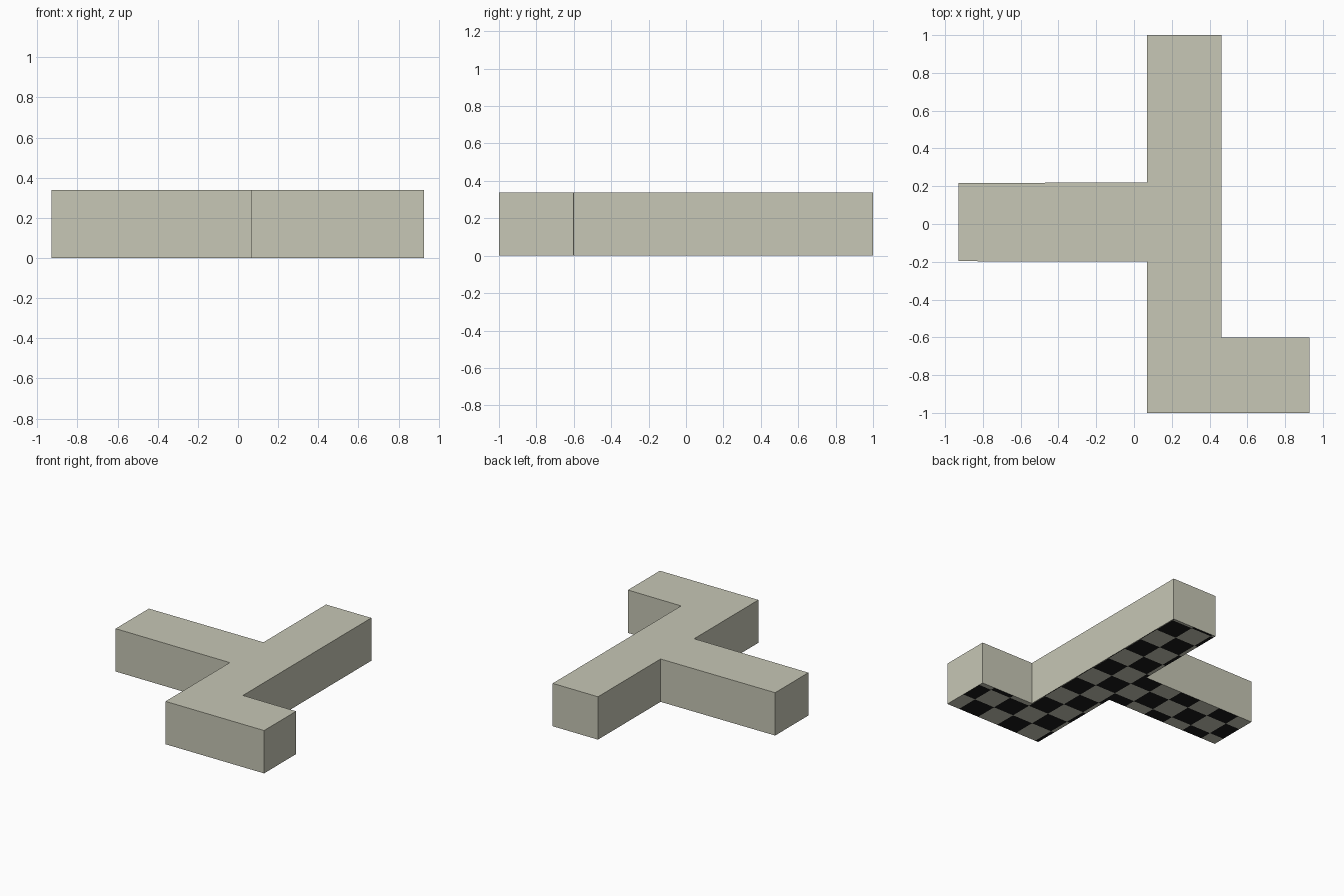
import bpy, bmesh, math

if "Cube" in bpy.data.objects:
    bpy.data.objects.remove(bpy.data.objects["Cube"])

H = 0.338          # height of the block
CELL = 0.18        # size of the squares underneath
OX, OY = 0.277, 0.44  # corner of one dark square


def material(name, rgb):
    m = bpy.data.materials.new(name)
    m.diffuse_color = (*rgb, 1)
    m.use_nodes = True
    m.node_tree.nodes["Principled BSDF"].inputs["Base Color"].default_value = m.diffuse_color
    return m


# plan outline: long bar, side arm and foot
outline = [(0.068, -1), (0.928, -1), (0.928, -0.602), (0.463, -0.6),
           (0.463, 1), (0.068, 1), (0.068, 0.22), (-0.93, 0.217),
           (-0.93, -0.197), (0.068, -0.199)]

# extrude the outline upwards into one solid block
bm = bmesh.new()
base = bm.faces.new([bm.verts.new((x, y, 0)) for x, y in outline])
top = bmesh.ops.extrude_face_region(bm, geom=[base], use_keep_orig=True)
bmesh.ops.translate(bm, vec=(0, 0, H),
                    verts=[g for g in top["geom"] if isinstance(g, bmesh.types.BMVert)])
bmesh.ops.recalc_face_normals(bm, faces=bm.faces[:])


def underside():
    return [f for f in bm.faces if all(v.co.z < 1e-4 for v in f.verts)]


# cut the underside into squares
for axis, origin in ((0, OX), (1, OY)):
    normal = (1, 0, 0) if axis == 0 else (0, 1, 0)
    for k in range(-10, 11):
        p = origin + k * CELL
        if abs(p) >= 1:
            continue
        faces = underside()
        geom = faces + list({e for f in faces for e in f.edges}) \
            + list({v for f in faces for v in f.verts})
        bmesh.ops.bisect_plane(bm, geom=geom, dist=1e-5, plane_no=normal,
                               plane_co=(p if axis == 0 else 0, p if axis == 1 else 0, 0))

# every other square underneath is dark
for f in underside():
    c = f.calc_center_median()
    i = math.floor((c.x - OX) / CELL) + math.floor((c.y - OY) / CELL)
    f.material_index = 1 if i % 2 == 0 else 0

mesh = bpy.data.meshes.new("branching_block")
bm.to_mesh(mesh)
bm.free()
mesh.materials.append(material("warm_grey", (0.57, 0.57, 0.465)))
mesh.materials.append(material("black", (0.01, 0.01, 0.01)))
block = bpy.data.objects.new("branching_block", mesh)
bpy.context.collection.objects.link(block)
